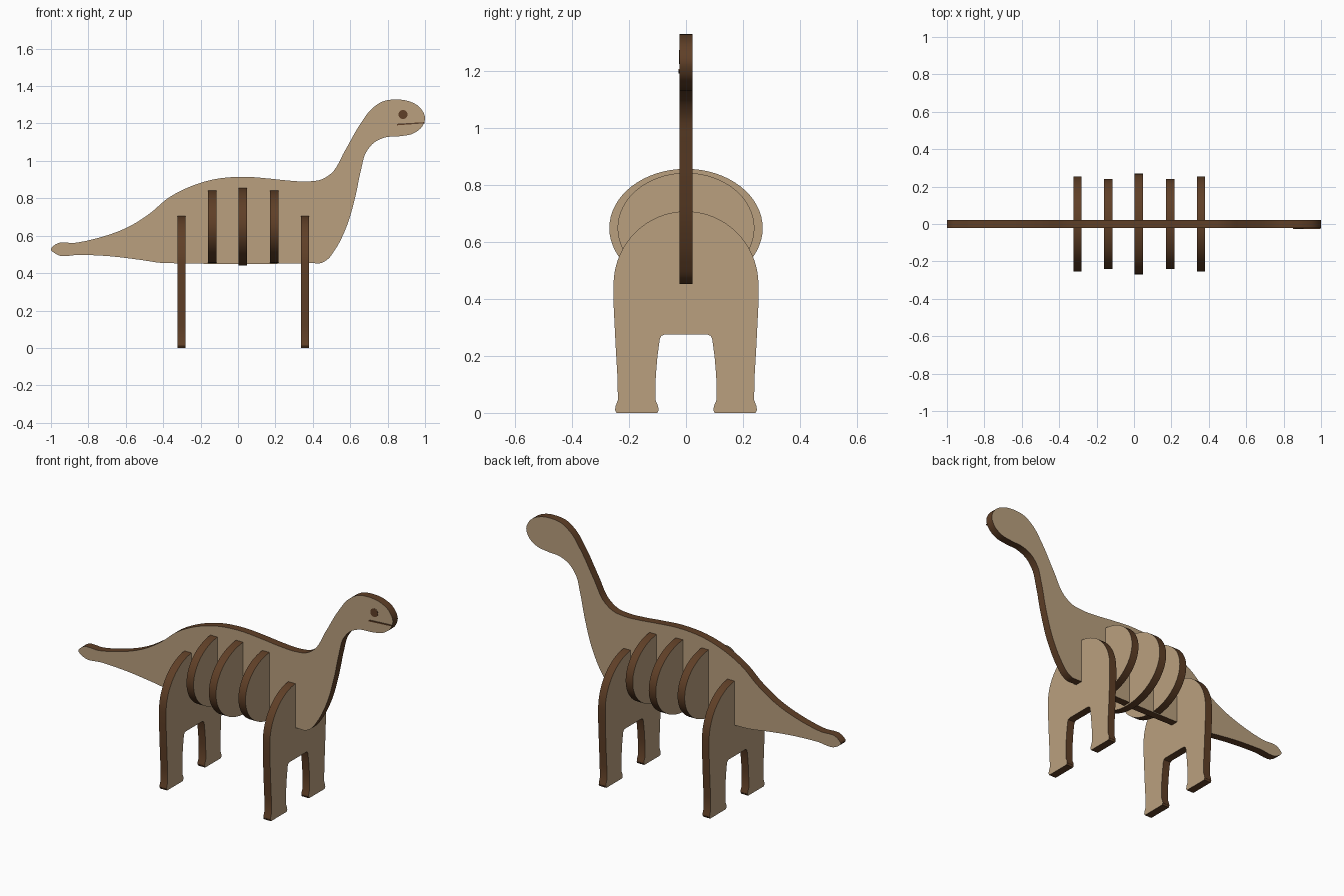
import bpy, bmesh, math
from mathutils import Vector

if "Cube" in bpy.data.objects:
    bpy.data.objects.remove(bpy.data.objects["Cube"])


def material(name, rgb):
    m = bpy.data.materials.new(name)
    m.diffuse_color = (*rgb, 1)
    m.use_nodes = True
    m.node_tree.nodes["Principled BSDF"].inputs["Base Color"].default_value = m.diffuse_color
    return m


TAN = material("light plywood", (0.49, 0.35, 0.21))
BROWN = material("burnt edge brown", (0.115, 0.05, 0.02))
THICK = 0.045


def smooth_loop(pts, steps=6):
    """Closed Hermite spline through the points, tangents scaled by chord length."""
    p = [Vector(q) for q in pts]
    n = len(p)
    tan = []
    for i in range(n):
        a, b, c = p[i - 1], p[i], p[(i + 1) % n]
        d0, d1 = (b - a).length, (c - b).length
        tan.append(((b - a) / d0 * d1 + (c - b) / d1 * d0) / (d0 + d1))
    out = []
    for i in range(n):
        a, b = p[i], p[(i + 1) % n]
        d = (b - a).length
        for k in range(steps):
            t = k / steps
            out.append(a * (2*t**3 - 3*t**2 + 1) + tan[i] * d * (t**3 - 2*t**2 + t)
                       + b * (3*t**2 - 2*t**3) + tan[(i + 1) % n] * d * (t**3 - t**2))
    return out


def plate(name, pts, axis, centre, thick=THICK, face_mat=TAN):
    """Flat cut-out, extruded along axis 0 (x) or 1 (y); faces light, rim brown."""
    def place(q, d):
        return (d, q[0], q[1]) if axis == 0 else (q[0], d, q[1])
    bm = bmesh.new()
    face = bm.faces.new([bm.verts.new(place(q, centre - thick / 2)) for q in pts])
    ext = bmesh.ops.extrude_face_region(bm, geom=[face], use_keep_orig=True)
    shift = Vector((0, 0, 0))
    shift[axis] = thick
    bmesh.ops.translate(bm, vec=shift,
                        verts=[g for g in ext["geom"] if isinstance(g, bmesh.types.BMVert)])
    bmesh.ops.recalc_face_normals(bm, faces=bm.faces)
    bm.normal_update()
    for f in bm.faces:
        f.material_index = 0 if abs(f.normal[axis]) > 0.9 else 1
    me = bpy.data.meshes.new(name)
    bm.to_mesh(me)
    bm.free()
    me.materials.append(face_mat)
    me.materials.append(BROWN)
    ob = bpy.data.objects.new(name, me)
    bpy.context.collection.objects.link(ob)
    return ob


def ellipse(cx, cz, rx, rz, n=64):
    return [(cx + rx * math.cos(2 * math.pi * i / n), cz + rz * math.sin(2 * math.pi * i / n))
            for i in range(n)]


# Body silhouette: tail, back, neck, head, chest, belly
body = [(-1, 0.527), (-0.975, 0.554), (-0.87, 0.562), (-0.74, 0.59), (-0.58, 0.65),
        (-0.47, 0.72), (-0.375, 0.80), (-0.257, 0.862), (-0.134, 0.90), (0.027, 0.915),
        (0.17, 0.905), (0.278, 0.894), (0.374, 0.89), (0.45, 0.902), (0.497, 0.932),
        (0.572, 1.055), (0.652, 1.194), (0.717, 1.28), (0.78, 1.32), (0.84, 1.328),
        (0.91, 1.32), (0.973, 1.285), (1.0, 1.23), (0.984, 1.183), (0.936, 1.146),
        (0.866, 1.132), (0.786, 1.125), (0.727, 1.097), (0.684, 1.044), (0.658, 0.953),
        (0.626, 0.803), (0.578, 0.642), (0.519, 0.525), (0.476, 0.471), (0.444, 0.454),
        (0.40, 0.453), (-0.36, 0.453), (-0.40, 0.454), (-0.524, 0.471), (-0.684, 0.49),
        (-0.845, 0.498), (-0.97, 0.50)]
plate("body", smooth_loop(body), 1, 0)

# Leg plates: elliptical arch on top, two legs with flared feet, mirrored
arch = [(0.254 * math.sin(a), 0.45 + 0.257 * math.cos(a))
        for a in (math.pi / 2 * i / 20 for i in range(1, 21))]
leg = [(0.254, 0.38), (0.246, 0.22), (0.240, 0.12), (0.239, 0.045), (0.247, 0.024),
       (0.249, 0.010), (0.244, 0), (0.101, 0), (0.096, 0.010), (0.098, 0.024),
       (0.107, 0.045), (0.106, 0.13), (0.100, 0.20), (0.092, 0.258), (0.087, 0.270),
       (0.075, 0.275)]
half = arch + leg
outline = [(0, 0.707)] + half + [(-y, z) for y, z in reversed(half)]
for name, x in (("rear_legs", -0.302), ("front_legs", 0.358)):
    plate(name, outline, 0, x)

# Oval ribs
for name, x, ry, rz in (("rear_rib", -0.137, 0.24, 0.194), ("middle_rib", 0.026, 0.269, 0.208),
                        ("front_rib", 0.193, 0.24, 0.194)):
    plate(name, ellipse(0, 0.648, ry, rz), 0, x)

# Eye and mouth, on the front side only
plate("eye", ellipse(0.882, 1.248, 0.024, 0.024, 32), 1, -0.0225, 0.004, BROWN)
plate("mouth", [(0.849, 1.190), (0.862, 1.191), (0.998, 1.201), (0.998, 1.207),
                (0.862, 1.199), (0.849, 1.198)], 1, -0.0235, 0.006, BROWN)

# Smooth the rims, keep the cut edges sharp
for ob in bpy.context.collection.objects:
    ob.select_set(True)
    bpy.context.view_layer.objects.active = ob
bpy.ops.object.shade_smooth_by_angle(angle=math.radians(30))
